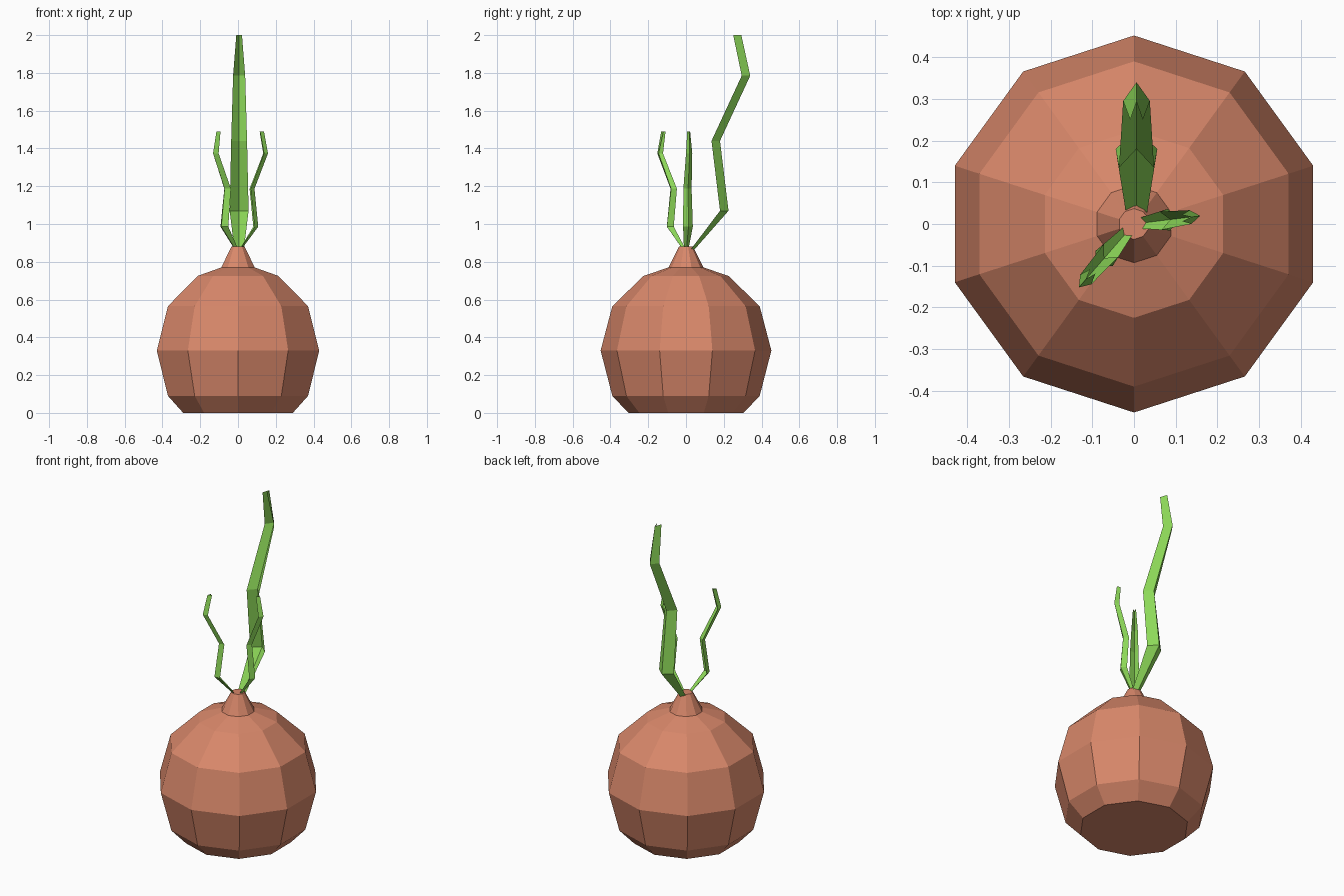
import bpy
import bmesh
from math import cos, sin, pi, radians

cube = bpy.data.objects.get("Cube")
if cube:
    bpy.data.objects.remove(cube, do_unlink=True)


def make_material(name, rgb):
    mat = bpy.data.materials.new(name)
    mat.use_nodes = True
    mat.diffuse_color = (*rgb, 1)
    mat.node_tree.nodes["Principled BSDF"].inputs["Base Color"].default_value = (*rgb, 1)
    return mat


def finish(bm, name, mat):
    mesh = bpy.data.meshes.new(name)
    bm.to_mesh(mesh)
    bm.free()
    mesh.materials.append(mat)
    obj = bpy.data.objects.new(name, mesh)
    bpy.context.collection.objects.link(obj)
    return obj


def bridge(bm, low, high, closed):
    count = len(low)
    for i in range(count if closed else count - 1):
        j = (i + 1) % count
        bm.faces.new((low[i], low[j], high[j], high[i]))


skin = make_material("onion skin brown", (0.69, 0.245, 0.145))
green = make_material("sprout green", (0.27, 0.70, 0.10))

# Ten-sided bulb with its pointed neck: (radius, height) from base to tip
SIDES = 10
profile = [(0.305, 0), (0.39, 0.09), (0.452, 0.33), (0.39, 0.565),
           (0.225, 0.725), (0.093, 0.77), (0.037, 0.88)]
bm = bmesh.new()
rings = []
for r, z in profile:
    angles = [pi / 2 + 2 * pi * k / SIDES for k in range(SIDES)]
    rings.append([bm.verts.new((r * cos(a), r * sin(a), z)) for a in angles])
for low, high in zip(rings, rings[1:]):
    bridge(bm, low, high, True)
bm.faces.new(rings[0][::-1])
bm.faces.new(rings[-1])
finish(bm, "bulb", skin)

# Folded sprout leaf: (reach, height, half width, fold depth), rising from the neck
leaf = [(0, 0, 0.025, 0.02), (0.155, 0.205, 0.05, 0.045), (0.11, 0.575, 0.042, 0.045),
        (0.27, 0.92, 0.032, 0.045), (0.225, 1.135, 0.015, 0.043)]


def make_sprout(name, angle, start, base_z, reach_scale, height_scale, size):
    a = radians(angle)
    bm = bmesh.new()
    rows = []
    for reach, height, half, depth in leaf:
        inner = start + reach * reach_scale
        row = []
        # Two open edges and the ridge of the fold on the outer side
        for out, side in ((inner, half), (inner + depth * size, 0), (inner, -half)):
            s = side * size
            row.append(bm.verts.new((out * cos(a) + s * sin(a),
                                     out * sin(a) - s * cos(a),
                                     base_z + height * height_scale)))
        rows.append(row)
    for low, high in zip(rows, rows[1:]):
        bridge(bm, low, high, False)
    return finish(bm, name, green)


tall = make_sprout("tall_back_sprout", 90, 0.025, 0.865, 1, 1, 1)
tall.location.x = 0.006
make_sprout("short_left_sprout", 7, 0.015, 0.875, 0.45, 0.542, 0.52)
make_sprout("short_front_sprout", 229, 0.02, 0.875, 0.58, 0.542, 0.55)
